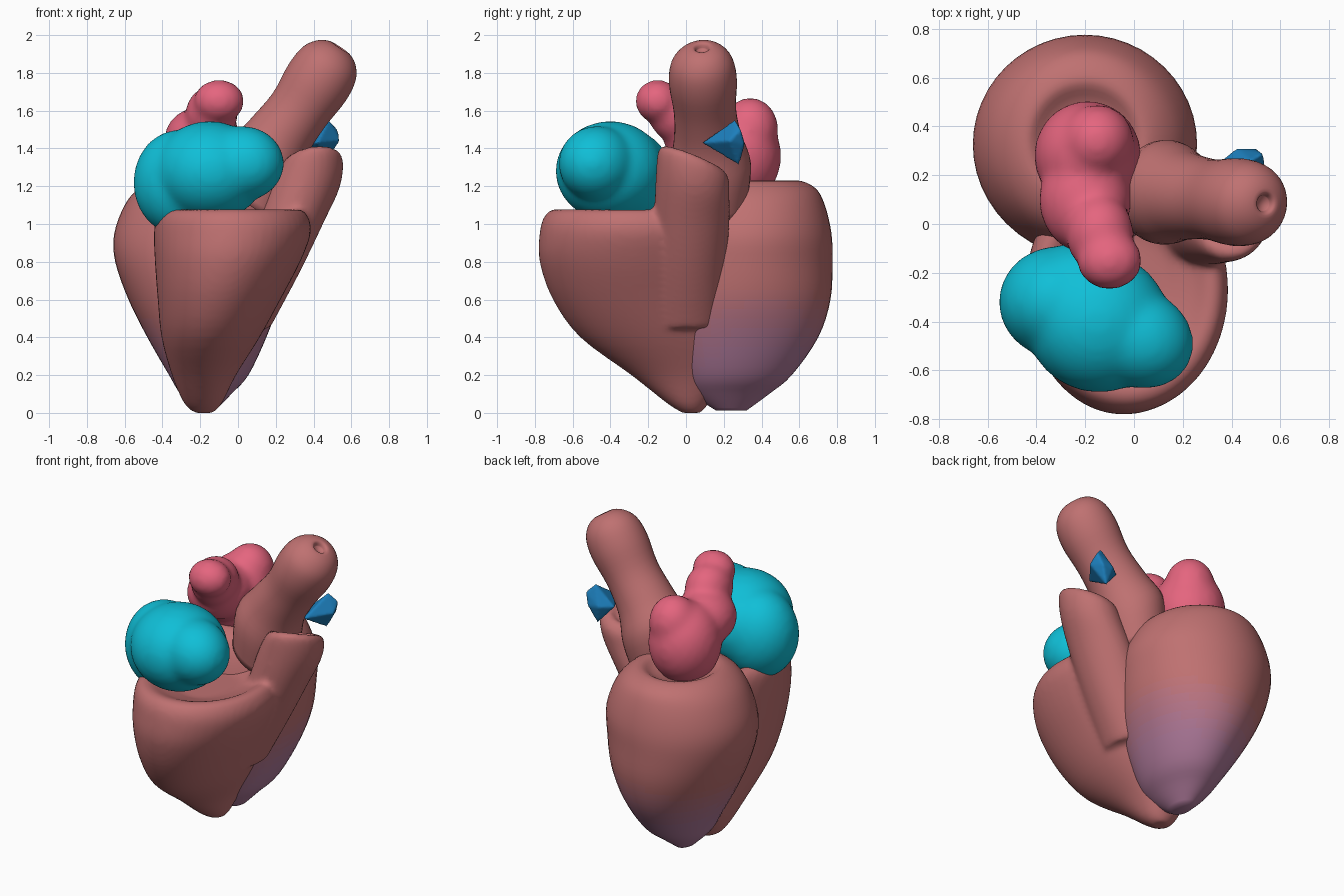
import bpy, bmesh, math
from mathutils import Vector, Matrix

if "Cube" in bpy.data.objects:
    bpy.data.objects.remove(bpy.data.objects["Cube"])


def material(name, rgb):
    m = bpy.data.materials.new(name)
    m.diffuse_color = (*rgb, 1)
    m.use_nodes = True
    m.node_tree.nodes["Principled BSDF"].inputs["Base Color"].default_value = m.diffuse_color
    return m


MUSCLE, TIP = (.52, .165, .165), (.42, .19, .32)
muscle = material("muscle", MUSCLE)
pink = material("pink", (.78, .13, .21))
cyan = material("cyan", (.005, .52, .68))
blue = material("blue", (.012, .21, .5))


def finish(name, bm, mat):
    bmesh.ops.recalc_face_normals(bm, faces=bm.faces)
    me = bpy.data.meshes.new(name)
    bm.to_mesh(me)
    bm.free()
    ob = bpy.data.objects.new(name, me)
    bpy.context.collection.objects.link(ob)
    me.materials.append(mat)
    for p in me.polygons:
        p.use_smooth = True
    return ob


def fuse(ob, voxel=.02, smooth=8):
    r = ob.modifiers.new("fuse", 'REMESH')
    r.mode = 'VOXEL'
    r.voxel_size = voxel
    r.use_smooth_shade = True
    s = ob.modifiers.new("soften", 'SMOOTH')
    s.factor, s.iterations = .5, smooth


def catmull(rows, steps=4):
    out = []
    for i in range(len(rows) - 1):
        a, b, c, d = (rows[max(0, min(len(rows) - 1, j))] for j in (i - 1, i, i + 1, i + 2))
        for k in range(steps):
            t = k / steps
            out.append([.5 * (2*q + (r-p)*t + (2*p-5*q+4*r-s)*t*t + (3*q-p-3*r+s)*t**3)
                        for p, q, r, s in zip(a, b, c, d)])
    return out + [list(rows[-1])]


def loft(bm, rows, n=48):
    # rows: centre x y z, radius x y, slope of the ring along x and y
    rings = []
    for cx, cy, cz, rx, ry, tx, ty in catmull(rows):
        ring = []
        for i in range(n):
            a = 2 * math.pi * i / n
            dx, dy = rx * math.cos(a), ry * math.sin(a)
            ring.append(bm.verts.new((cx + dx, cy + dy, cz + tx*dx + ty*dy)))
        rings.append(ring)
    for r, s in zip(rings, rings[1:]):
        for i in range(n):
            bm.faces.new((r[i], r[(i+1) % n], s[(i+1) % n], s[i]))
    bm.faces.new(rings[0])
    bm.faces.new(rings[-1])


def ball(bm, c, r, turn=0):
    m = Matrix.Translation(c) @ Matrix.Rotation(math.radians(turn), 4, 'Z') @ Matrix.Diagonal((*r, 1))
    bmesh.ops.create_uvsphere(bm, u_segments=32, v_segments=20, radius=1, matrix=m)


# Left ventricle: large cone with a rim and shallow crater on top
bm = bmesh.new()
loft(bm, [(x, y, z, rx, ry, 0, 0) for z, x, y, rx, ry in [
    (.012, -.17, .24, .05, .08), (.1, -.17, .235, .135, .205), (.2, -.155, .26, .21, .30),
    (.4, -.165, .29, .315, .41), (.6, -.18, .31, .40, .455), (.8, -.2, .32, .45, .455),
    (.95, -.2, .33, .455, .44), (1.1, -.2, .335, .40, .40), (1.19, -.2, .34, .325, .345),
    (1.23, -.2, .34, .24, .25), (1.19, -.2, .34, .17, .17), (1.16, -.2, .34, .08, .08)]])
lv = finish("left_ventricle", bm, muscle)
# Violet tint fading upward from the tip
LEVELS = 10
for k in range(1, LEVELS):
    f = k / (LEVELS - 1)
    lv.data.materials.append(material(f"tip_tint_{k}", [a + (b - a) * f for a, b in zip(MUSCLE, TIP)]))
for p in lv.data.polygons:
    d = (p.center - Vector((-.1, .35, .15))).length
    p.material_index = round((LEVELS - 1) * max(0, min(1, (.62 - d) / .32)))

# Right ventricle with the outflow trunk growing from its right side
bm = bmesh.new()
loft(bm, [(x, y, z, rx, ry, 0, 0) for z, x, y, rx, ry in [
    (0, -.18, .03, .05, .05), (.05, -.185, .01, .10, .11), (.2, -.18, -.03, .17, .26),
    (.4, -.145, -.14, .26, .42), (.6, -.10, -.23, .325, .475), (.8, -.055, -.27, .385, .505),
    (.95, -.03, -.27, .415, .505), (1.04, -.03, -.27, .40, .48), (1.08, -.03, -.27, .35, .42),
    (1.04, -.03, -.25, .27, .33), (1.0, -.03, -.25, .15, .2)]])
loft(bm, [(.03, .0, .45, .14, .18, 0, 0), (.14, .01, .75, .19, .2, 0, 0),
          (.27, .03, 1.0, .18, .2, 0, 0), (.355, .035, 1.2, .185, .195, 0, -.25),
          (.39, .04, 1.32, .165, .185, .15, -.4), (.385, .04, 1.35, .12, .13, .15, -.4),
          (.37, .04, 1.3, .08, .09, .15, -.4)])
fuse(finish("right_ventricle", bm, muscle), .018, 6)

# Aorta: slanted tube with rounded end and a small opening
bm = bmesh.new()
path = catmull([(.08, .13, 1.1, .19), (.13, .13, 1.3, .215), (.21, .115, 1.45, .18),
                (.32, .10, 1.6, .165), (.42, .09, 1.75, .18), (.485, .085, 1.85, .165),
                (.525, .085, 1.91, .115), (.54, .085, 1.935, .05), (.525, .085, 1.91, .03)])
axis = Vector((.55, -.06, .83)).normalized()
rings = []
for i, (x, y, z, r) in enumerate(path):
    u = axis.orthogonal().normalized()
    v = axis.cross(u)
    rings.append([bm.verts.new(Vector((x, y, z)) + r * (u * math.cos(a) + v * math.sin(a)))
                  for a in [2 * math.pi * k / 40 for k in range(40)]])
for r, s in zip(rings, rings[1:]):
    for k in range(40):
        bm.faces.new((r[k], r[(k+1) % 40], s[(k+1) % 40], s[k]))
bm.faces.new(rings[0])
bm.faces.new(rings[-1])
finish("aorta", bm, muscle)

# Left atrium: lower body with a back lobe and a taller front lobe
bm = bmesh.new()
ball(bm, (-.19, .28, 1.36), (.22, .225, .26))
ball(bm, (-.15, .34, 1.5), (.15, .15, .17))
ball(bm, (-.2, .1, 1.45), (.19, .22, .17))
ball(bm, (-.14, -.04, 1.58), (.14, .16, .15))
ball(bm, (-.1, -.15, 1.65), (.135, .12, .115))
fuse(finish("left_atrium", bm, pink), .02, 14)

# Right atrium: broad rounded bag across the front
bm = bmesh.new()
ball(bm, (-.31, -.32, 1.22), (.245, .23, .28))
ball(bm, (-.15, -.4, 1.28), (.3, .29, .265), -25)
ball(bm, (.02, -.47, 1.32), (.23, .2, .2), -25)
ball(bm, (-.2, -.28, 1.25), (.25, .2, .24), -15)
fuse(finish("right_atrium", bm, cyan), .02, 14)

# Small vessel piece behind the outflow
bm = bmesh.new()
for p in [(.345, .25, 1.43), (.54, .23, 1.44), (.48, .26, 1.555), (.42, .08, 1.43),
          (.45, .28, 1.31), (.42, .31, 1.43), (.53, .29, 1.5), (.5, .31, 1.42)]:
    bm.verts.new(p)
bmesh.ops.convex_hull(bm, input=bm.verts)
fuse(finish("vessel_piece", bm, blue), .009, 5)
